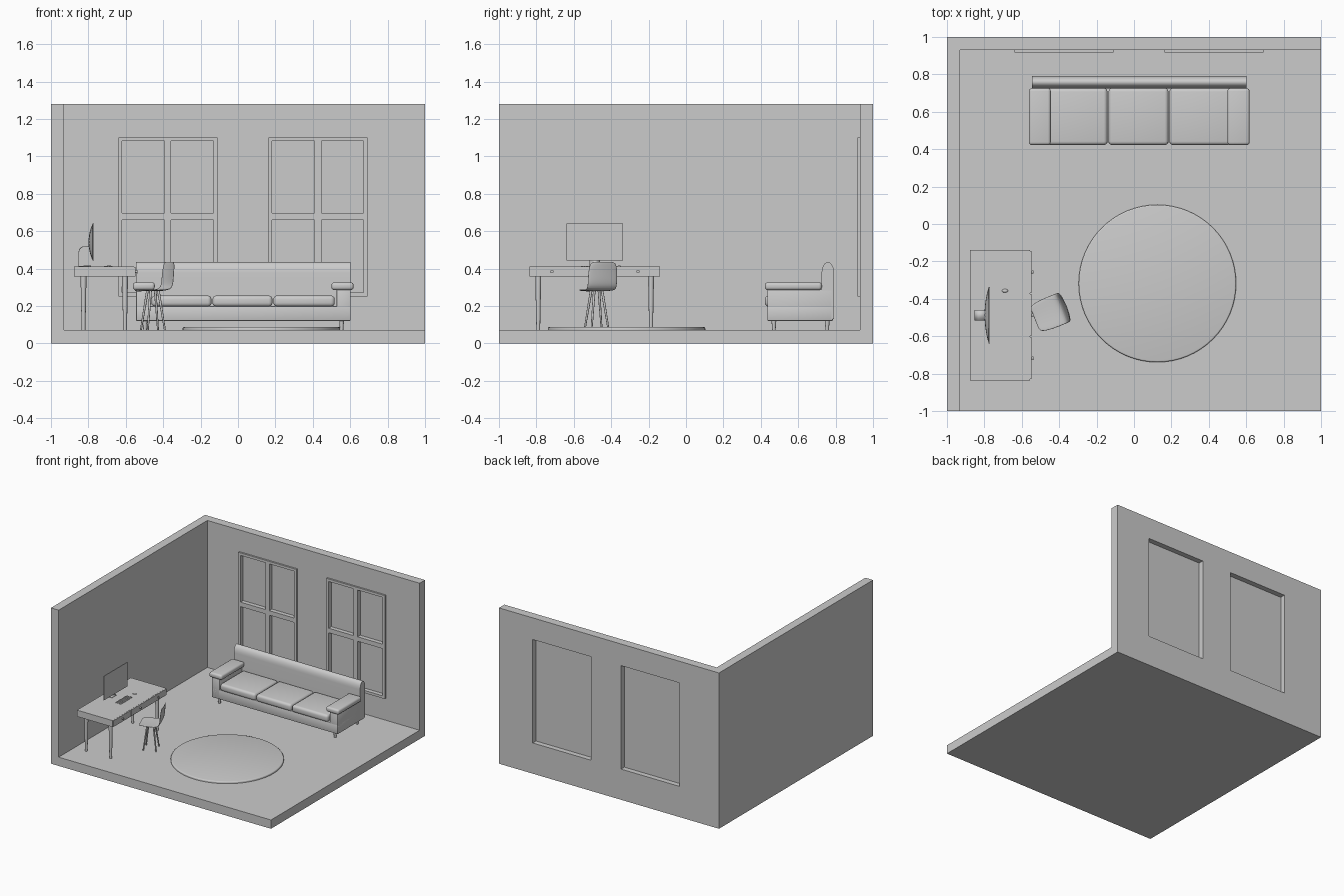
import bpy, bmesh, math
from mathutils import Vector, Matrix

if "Cube" in bpy.data.objects:
    bpy.data.objects.remove(bpy.data.objects["Cube"])

grey = bpy.data.materials.new("plain grey")
grey.diffuse_color = (0.6, 0.6, 0.6, 1)
grey.use_nodes = True
grey.node_tree.nodes["Principled BSDF"].inputs["Base Color"].default_value = grey.diffuse_color


def finish(bm, name, smooth=True):
    bmesh.ops.recalc_face_normals(bm, faces=bm.faces)
    me = bpy.data.meshes.new(name)
    bm.to_mesh(me)
    bm.free()
    me.materials.append(grey)
    ob = bpy.data.objects.new(name, me)
    bpy.context.collection.objects.link(ob)
    if smooth:
        bpy.ops.object.select_all(action='DESELECT')
        ob.select_set(True)
        bpy.context.view_layer.objects.active = ob
        bpy.ops.object.shade_smooth_by_angle(angle=math.radians(40))
    return ob


def add_box(bm, x, y, z):
    m = Matrix.Translation(((x[0]+x[1])/2, (y[0]+y[1])/2, (z[0]+z[1])/2)) @ \
        Matrix.Diagonal((x[1]-x[0], y[1]-y[0], z[1]-z[0], 1))
    bmesh.ops.create_cube(bm, size=1, matrix=m)


def box(name, x, y, z, bevel=0, seg=4):
    bm = bmesh.new()
    add_box(bm, x, y, z)
    if bevel:
        bmesh.ops.bevel(bm, geom=bm.edges[:], offset=bevel, segments=seg,
                        profile=0.5, affect='EDGES')
    return finish(bm, name, bool(bevel))


def rod(name, a, b, ra, rb, sides=12):
    a, b = Vector(a), Vector(b)
    d = b - a
    m = Matrix.Translation((a + b) / 2) @ d.to_track_quat('Z', 'Y').to_matrix().to_4x4()
    bm = bmesh.new()
    bmesh.ops.create_cone(bm, cap_ends=True, segments=sides, radius1=ra,
                          radius2=rb, depth=d.length, matrix=m)
    return finish(bm, name)


# Room shell: block minus the interior and the window openings
room = box("room_shell", (-1, 1), (-1, 1), (0, 1.28))
windows = [(-0.64, -0.11), (0.162, 0.693)]
cutters = [box("interior_cutter", (-0.93, 1.2), (-1.2, 0.93), (0.072, 1.5))]
cutters += [box("window_cutter", w, (0.85, 1.1), (0.252, 1.102)) for w in windows]
for c in cutters:
    c.hide_render = True
    c.hide_viewport = True
    mod = room.modifiers.new("cut", 'BOOLEAN')
    mod.operation = 'DIFFERENCE'
    mod.object = c
    mod.solver = 'EXACT'

# Windows: frame bars and a recessed pane
for x0, x1 in windows:
    xm = (x0 + x1) / 2
    y = (0.916, 0.955)
    bm = bmesh.new()
    for bx in ((x0, x0+0.021), (xm-0.018, xm+0.018), (x1-0.021, x1)):
        add_box(bm, bx, y, (0.252, 1.102))
    cols = ((x0+0.021, xm-0.018), (xm+0.018, x1-0.021))
    for c in cols:
        for bz in ((0.252, 0.273), (0.66, 0.697), (1.081, 1.102)):
            add_box(bm, c, y, bz)
    finish(bm, "window_frame", False)
    box("window_pane", (x0, x1), (0.951, 0.957), (0.252, 1.102))

# Round rug with a soft upper edge
bm = bmesh.new()
bmesh.ops.create_cone(bm, cap_ends=True, segments=64, radius1=0.421, radius2=0.421,
                      depth=0.016, matrix=Matrix.Translation((0.125, -0.318, 0.08)))
rim = [e for e in bm.edges if all(v.co.z > 0.08 for v in e.verts)]
bmesh.ops.bevel(bm, geom=rim, offset=0.008, segments=3, profile=0.5, affect='EDGES')
finish(bm, "rug")

# Sofa
box("sofa_base", (-0.545, 0.602), (0.435, 0.785), (0.12, 0.2), 0.006, 2)
bm = bmesh.new()  # rounded-top backrest profile, extruded along x
prof = [(0.725, 0.13), (0.792, 0.13)] + [
    (0.7585 + 0.0335*math.cos(t*math.pi/12), 0.375 + 0.06*math.sin(t*math.pi/12))
    for t in range(13)]
f = bm.faces.new([bm.verts.new((-0.545, y, z)) for y, z in prof])
ext = bmesh.ops.extrude_face_region(bm, geom=[f])
bmesh.ops.translate(bm, vec=(1.147, 0, 0),
                    verts=[v for v in ext['geom'] if isinstance(v, bmesh.types.BMVert)])
finish(bm, "sofa_back")
for i, (a, b) in enumerate(((-0.545, -0.47), (0.527, 0.602))):
    box("sofa_arm", (a, b), (0.435, 0.785), (0.13, 0.29), 0.006, 2)
    pad = ((-0.562, -0.445), (0.5, 0.618))[i]
    box("arm_pad", pad, (0.422, 0.726), (0.285, 0.327), 0.016)
    for y in (0.47, 0.755):
        x = (-0.497, 0.554)[i]
        rod("sofa_leg", (x, y, 0.07), (x, y, 0.125), 0.009, 0.013)
for a, b in ((-0.463, -0.142), (-0.136, 0.184), (0.19, 0.517)):
    box("seat_cushion", (a, b), (0.422, 0.727), (0.197, 0.256), 0.02)

# Desk with tapered legs and three drawers
box("desk_top", (-0.878, -0.556), (-0.836, -0.138), (0.357, 0.41))
for x in (-0.826, -0.604):
    for y in (-0.79, -0.187):
        rod("desk_leg", (x, y, 0.07), (x, y, 0.36), 0.010, 0.016, 16)
for y in (-0.717, -0.487, -0.257):
    box("drawer_front", (-0.557, -0.549), (y-0.113, y+0.113), (0.358, 0.409))
    rod("drawer_knob", (-0.55, y, 0.384), (-0.538, y, 0.384), 0.006, 0.009)

# Monitor: flat screen with a bulged back
bm = bmesh.new()
add_box(bm, (-0.777, -0.771), (-0.638, -0.336), (0.443, 0.641))
bmesh.ops.subdivide_edges(bm, edges=bm.edges[:], cuts=9, use_grid_fill=True)
for v in bm.verts:
    if v.co.x < -0.7765:
        p, q = (v.co.y + 0.487) / 0.151, (v.co.z - 0.542) / 0.099
        v.co.x -= 0.022 * max(0, 1 - p*p) * max(0, 1 - q*q)
finish(bm, "monitor")

# Monitor stand: bent metal strip
path = [(-0.785, 0.412), (-0.853, 0.412), (-0.853, 0.49), (-0.847, 0.508),
        (-0.832, 0.518), (-0.79, 0.52)]
bm = bmesh.new()
rows = [[bm.verts.new((x, y, z)) for y in (-0.515, -0.459)] for x, z in path]
for r, s in zip(rows, rows[1:]):
    bm.faces.new((r[0], r[1], s[1], s[0]))
stand = finish(bm, "monitor_stand")
stand.modifiers.new("thickness", 'SOLIDIFY').thickness = 0.004

# Keyboard and mouse
box("keyboard", (-0.72, -0.668), (-0.565, -0.415), (0.409, 0.412))
bm = bmesh.new()
for i in range(4):
    for j in range(11):
        x, y = -0.716 + i*0.012, -0.561 + j*0.013
        add_box(bm, (x, x+0.009), (y, y+0.010), (0.411, 0.415))
finish(bm, "keyboard_keys", False)
bm = bmesh.new()
bmesh.ops.create_uvsphere(bm, u_segments=16, v_segments=8, radius=1,
                          matrix=Matrix.Translation((-0.69, -0.357, 0.41)) @
                          Matrix.Diagonal((0.016, 0.010, 0.007, 1)))
finish(bm, "mouse")

# Chair, turned 22 degrees; local u points to its back
place = Matrix.Translation((-0.455, -0.478, 0)) @ Matrix.Rotation(math.radians(22), 4, 'Z')
prof = [(-0.082, 0.279, 0.060), (-0.068, 0.284, 0.080), (0.0, 0.281, 0.086),
        (0.05, 0.283, 0.086), (0.078, 0.294, 0.085), (0.089, 0.325, 0.085),
        (0.094, 0.37, 0.085), (0.1, 0.42, 0.080), (0.102, 0.436, 0.062)]
bm = bmesh.new()
rows = []
for i, (u, z, w) in enumerate(prof):
    back = max(0, min(1, (i - 3) / 3))
    row = []
    for k in (-1, -0.6, 0, 0.6, 1):
        curl = 0.008 * k * k
        row.append(bm.verts.new(place @ Vector((u - curl*back, k*w, z + curl*(1-back)*0.4))))
    rows.append(row)
for r, s in zip(rows, rows[1:]):
    for k in range(4):
        bm.faces.new((r[k], r[k+1], s[k+1], s[k]))
shell = finish(bm, "chair_shell")
sol = shell.modifiers.new("thickness", 'SOLIDIFY')
sol.thickness = 0.006
sol.offset = 0
sub = shell.modifiers.new("smooth", 'SUBSURF')
sub.levels = sub.render_levels = 2
for k in range(4):
    a = math.radians(45 + 90*k)
    c, s = math.cos(a), math.sin(a)
    rod("chair_leg", place @ Vector((0.07*c, 0.07*s, 0.07)),
        place @ Vector((0.032*c, 0.032*s, 0.282)), 0.005, 0.007)
